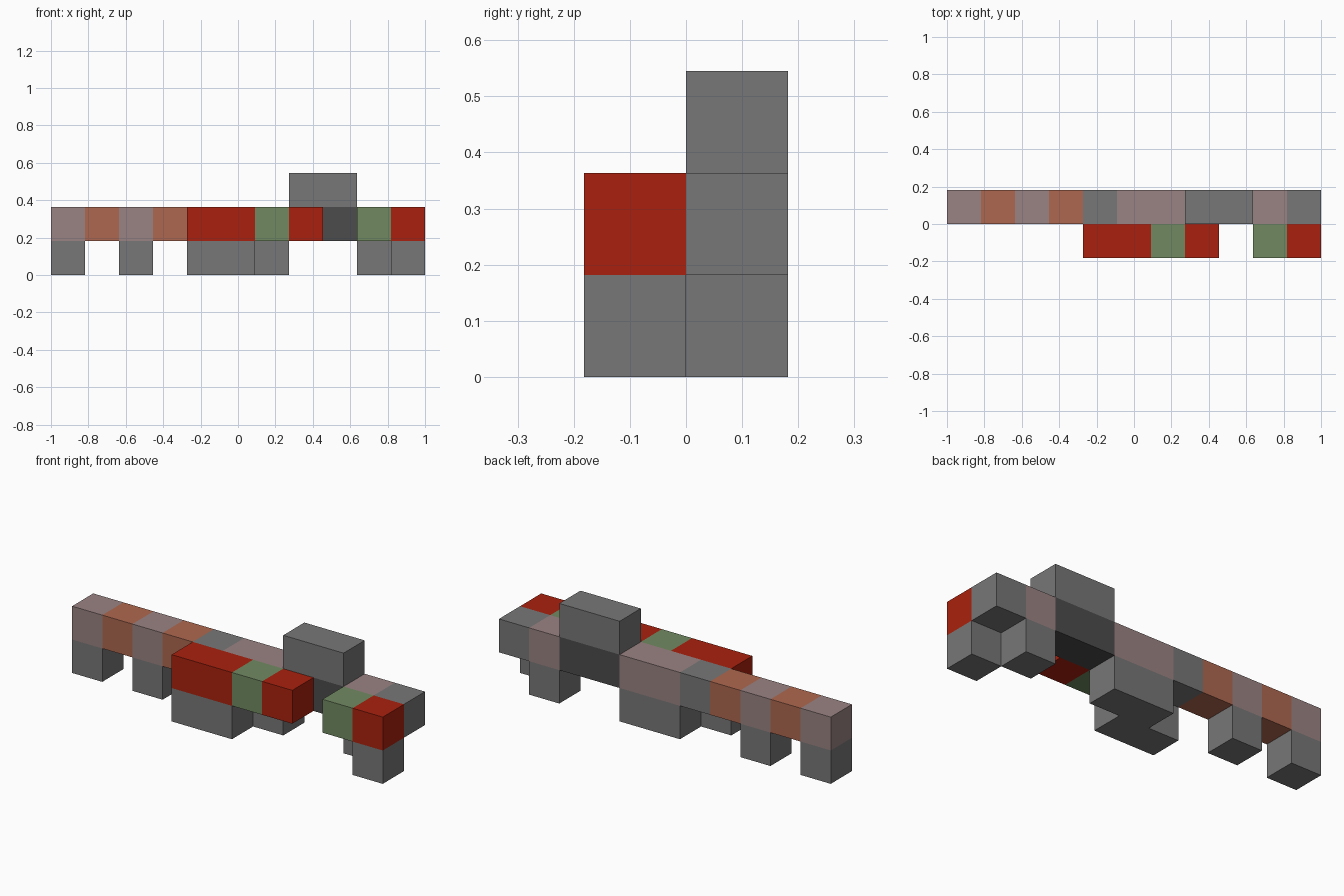
import bpy
import bmesh
from mathutils import Vector

if "Cube" in bpy.data.objects:
    bpy.data.objects.remove(bpy.data.objects["Cube"], do_unlink=True)

COLUMNS = 11
UNIT = 2 / COLUMNS


def srgb_to_linear(v):
    v /= 255
    return v / 12.92 if v <= 0.04045 else ((v + 0.055) / 1.055) ** 2.4


def make_material(name, rgb):
    colour = [srgb_to_linear(v) for v in rgb] + [1]
    mat = bpy.data.materials.new(name)
    mat.use_nodes = True
    mat.diffuse_color = colour
    bsdf = mat.node_tree.nodes["Principled BSDF"]
    bsdf.inputs["Base Color"].default_value = colour
    bsdf.inputs["Roughness"].default_value = 0.9
    return mat


# One letter per colour, used in the block rows below
PALETTE = {
    "s": make_material("stone grey", (119, 119, 119)),
    "d": make_material("dark grey", (76, 76, 76)),
    "m": make_material("dusty mauve", (154, 131, 131)),
    "o": make_material("clay orange", (174, 104, 80)),
    "r": make_material("deep red", (170, 33, 14)),
    "g": make_material("moss green", (113, 138, 97)),
}
LETTERS = list(PALETTE)

# Each part is a list of rows: (depth row, level, blocks from right to left side)
FRONT, BACK = -1, 0
PARTS = {
    "back_beam": [(BACK, 1, "momosmmddms")],
    "front_beam": [(FRONT, 1, "....rrgr.gr")],
    "raised_block": [(BACK, 2, ".......ss..")],
    "end_legs": [(BACK, 0, "s.s........")],
    "middle_base": [(FRONT, 0, "....ss....."), (BACK, 0, ".....ss....")],
    "far_legs": [(FRONT, 0, "..........s"), (BACK, 0, ".........s.")],
}


def cells_of(rows):
    return {(i, y, z): c for y, z, blocks in rows
            for i, c in enumerate(blocks) if c != "."}


occupied = set()
for part_rows in PARTS.values():
    occupied.update(cells_of(part_rows))


def add_block(bm, cell, letter):
    """Add the outward faces of one block, skipping those against a neighbour."""
    centre = Vector(cell) + Vector((0.5, 0.5, 0.5))
    for axis in range(3):
        for sign in (-1, 1):
            step = [0, 0, 0]
            step[axis] = sign
            if tuple(a + b for a, b in zip(cell, step)) in occupied:
                continue
            n = Vector(step) / 2
            u = Vector((n.y, n.z, n.x))
            v = n.cross(u) * 2
            corners = [n - u - v, n + u - v, n + u + v, n - u + v]
            verts = [bm.verts.new((centre + c - Vector((COLUMNS / 2, 0, 0))) * UNIT)
                     for c in corners]
            bm.faces.new(verts).material_index = LETTERS.index(letter)


# Build each part, joining flat neighbouring faces of the same colour
for name, rows in PARTS.items():
    bm = bmesh.new()
    for cell, letter in cells_of(rows).items():
        add_block(bm, cell, letter)
    bmesh.ops.remove_doubles(bm, verts=bm.verts[:], dist=0.001)
    bmesh.ops.dissolve_limit(bm, angle_limit=0.02, verts=bm.verts[:],
                             edges=bm.edges[:], delimit={"MATERIAL"})
    mesh = bpy.data.meshes.new(name)
    bm.to_mesh(mesh)
    bm.free()
    for mat in PALETTE.values():
        mesh.materials.append(mat)
    obj = bpy.data.objects.new(name, mesh)
    bpy.context.collection.objects.link(obj)
